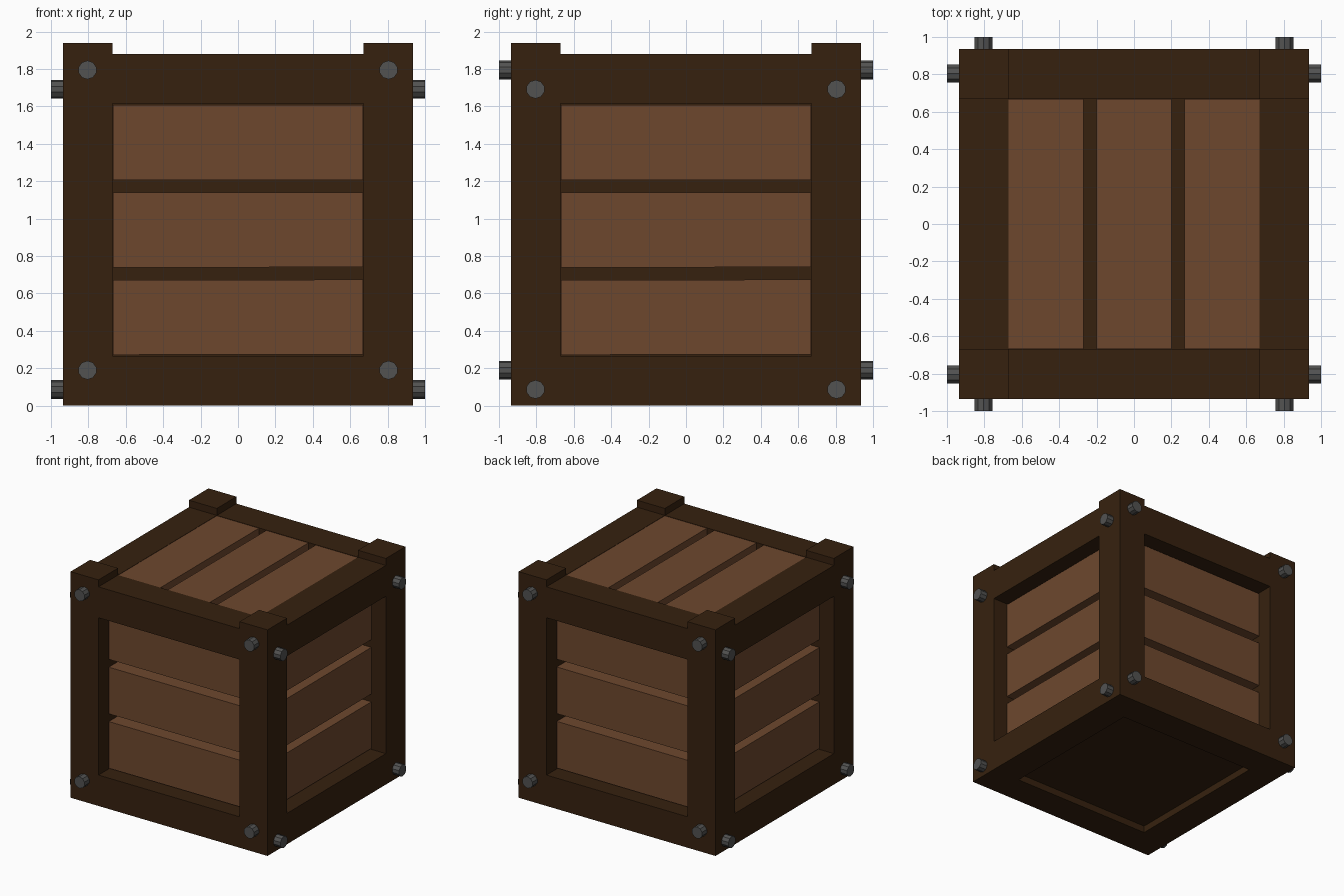
import bpy, math, random
from mathutils import Matrix

if "Cube" in bpy.data.objects:
    bpy.data.objects.remove(bpy.data.objects["Cube"])

random.seed(4)


def make_mat(name, rgb):
    m = bpy.data.materials.new(name)
    m.diffuse_color = (*rgb, 1)
    m.use_nodes = True
    m.node_tree.nodes["Principled BSDF"].inputs["Base Color"].default_value = m.diffuse_color
    return m


DARK = make_mat("dark_wood", (0.037, 0.0152, 0.0046))
BROWN = make_mat("brown_wood", (0.155, 0.064, 0.027))
STEEL = make_mat("grey_metal", (0.085, 0.085, 0.083))

OUT, INN = 0.935, 0.67        # outer and inner half widths of the frame
MID, W = (OUT + INN) / 2, OUT - INN


def box(name, centre, size, mat, turn=0.0, tilt=0.0):
    """Box whose size is set in its mesh; turn rotates it about the crate axis."""
    bpy.ops.mesh.primitive_cube_add(size=1)
    ob = bpy.context.object
    ob.name = name
    ob.data.transform(Matrix.Rotation(turn, 4, 'Z') @ Matrix.Translation(centre)
                      @ Matrix.Rotation(tilt, 4, 'Y') @ Matrix.Diagonal((*size, 1)))
    ob.data.materials.append(mat)
    return ob


# Corner posts standing slightly above the lid
for sx in (-1, 1):
    for sy in (-1, 1):
        box("corner_post", (sx * MID, sy * MID, 0.97), (W, W, 1.94), DARK)

# Dark inner box that shows between the slats and forms the floor
box("inner_box", (0, 0, 0.91), (2 * INN, 2 * INN, 1.70), DARK)

# Rails, slats and bolts for each of the four sides
for i in range(4):
    turn = i * math.pi / 2
    for z in (W / 2, 1.88 - W / 2):
        box("frame_rail", (0, -MID, z), (2 * INN, W, W), DARK, turn)
    for z in (0.473, 0.94, 1.407):
        box("side_slat", (0, -0.733, z), (2 * INN - 0.004, 0.13, 0.40), BROWN,
            turn, random.uniform(-0.002, 0.002))
    for x in (-0.805, 0.805):
        for z in ((0.19, 1.795) if i % 2 == 0 else (0.087, 1.692)):
            bpy.ops.mesh.primitive_cylinder_add(vertices=10, radius=0.05, depth=0.12)
            bolt = bpy.context.object
            bolt.name = "bolt"
            bolt.data.transform(Matrix.Rotation(turn, 4, 'Z')
                                @ Matrix.Translation((x, -0.94, z))
                                @ Matrix.Rotation(math.pi / 2, 4, 'X'))
            bolt.data.materials.append(STEEL)

# Lid slats running front to back, almost level with the rails
for x in (-0.47, 0, 0.47):
    box("lid_slat", (x, 0, 1.815), (0.40, 2 * INN - 0.002, 0.125), BROWN)
